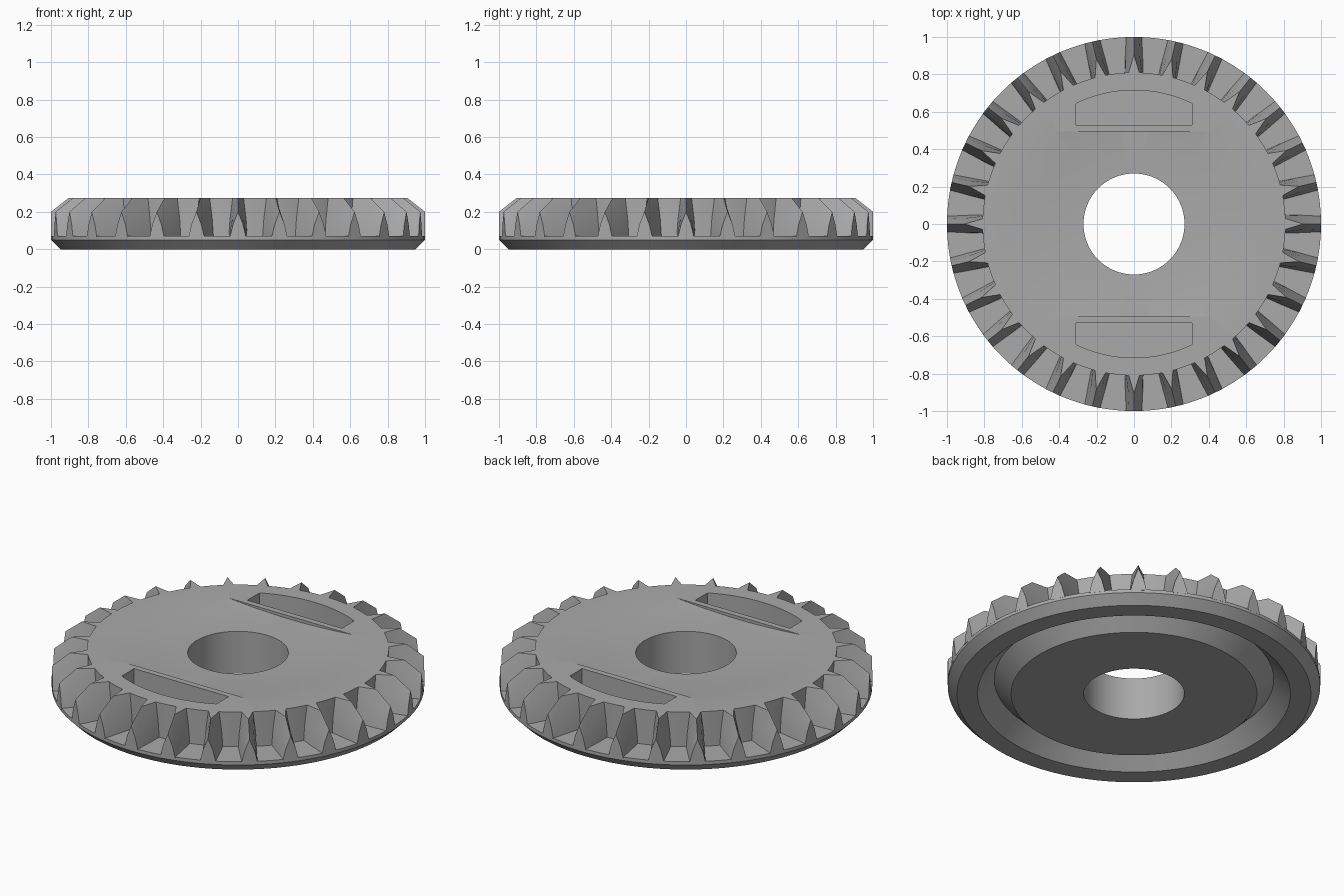
import bpy, bmesh, math
from mathutils import Vector

if "Cube" in bpy.data.objects:
    bpy.data.objects.remove(bpy.data.objects["Cube"])

TEETH = 28
SEGMENTS = 112

grey = bpy.data.materials.new("light grey")
grey.diffuse_color = (0.4, 0.4, 0.4, 1)
grey.use_nodes = True
grey.node_tree.nodes["Principled BSDF"].inputs["Base Color"].default_value = grey.diffuse_color


def finish(bm, name):
    """Turn a bmesh into a named object."""
    bmesh.ops.remove_doubles(bm, verts=bm.verts, dist=1e-5)
    bmesh.ops.recalc_face_normals(bm, faces=bm.faces)
    mesh = bpy.data.meshes.new(name)
    bm.to_mesh(mesh)
    bm.free()
    mesh.materials.append(grey)
    obj = bpy.data.objects.new(name, mesh)
    bpy.context.collection.objects.link(obj)
    return obj


def revolve(profile):
    """Spin a closed (radius, height) profile around z."""
    bm = bmesh.new()
    rings = []
    for i in range(SEGMENTS):
        a = 2 * math.pi * i / SEGMENTS
        rings.append([bm.verts.new((r * math.cos(a), r * math.sin(a), z)) for r, z in profile])
    n = len(profile)
    for i in range(SEGMENTS):
        p, q = rings[i], rings[(i + 1) % SEGMENTS]
        for j in range(n):
            k = (j + 1) % n
            if profile[j][0] == 0 and profile[k][0] == 0:
                continue
            if profile[j][0] == 0:
                bm.faces.new((p[j], q[k], p[k]))
            elif profile[k][0] == 0:
                bm.faces.new((p[j], q[j], p[k]))
            else:
                bm.faces.new((p[j], q[j], q[k], p[k]))
    return bm


def smooth(obj):
    bpy.ops.object.select_all(action='DESELECT')
    obj.select_set(True)
    bpy.context.view_layer.objects.active = obj
    bpy.ops.object.shade_smooth_by_angle(angle=math.radians(30))


def cut(obj, cutter):
    """Subtract a cutter, then remove it."""
    mod = obj.modifiers.new("cut", 'BOOLEAN')
    mod.operation = 'DIFFERENCE'
    mod.solver = 'EXACT'
    mod.object = cutter
    cutter.hide_render = True
    bpy.context.view_layer.objects.active = obj
    bpy.ops.object.modifier_apply(modifier=mod.name)
    bpy.data.objects.remove(cutter)


# Disc with centre hole, V groove underneath and bevelled rim
disc = finish(revolve([
    (0.27, 0), (0.66, 0), (0.75, 0.09), (0.84, 0), (0.95, 0), (1.0, 0.05),
    (1.0, 0.07), (0.81, 0.07), (0.81, 0.275), (0.27, 0.275)]), "gear_disc")

# Shallow dish in the top, trimmed straight at front and back
dish = revolve([(0, 0.25), (0.27, 0.25), (0.5, 0.257), (0.64, 0.275), (0.64, 0.32), (0, 0.32)])
bmesh.ops.remove_doubles(dish, verts=dish.verts, dist=1e-5)
for s in (1, -1):
    bmesh.ops.bisect_plane(dish, geom=dish.verts[:] + dish.edges[:] + dish.faces[:],
                           plane_co=(0, s * 0.495, 0), plane_no=(0, s, 0), clear_outer=True)
    bmesh.ops.holes_fill(dish, edges=[e for e in dish.edges if e.is_boundary], sides=0)
cut(disc, finish(dish, "dish_cutter"))

# Two arched slots
for s in (1, -1):
    bm = bmesh.new()
    points = [(-0.31, 0.53), (0.31, 0.53)]
    for i in range(17):
        x = 0.31 - 0.62 * i / 16
        points.append((x, math.sqrt(0.715 ** 2 - x * x)))
    face = bm.faces.new([bm.verts.new((x, s * y, 0.15)) for x, y in points])
    top = bmesh.ops.extrude_face_region(bm, geom=[face])
    bmesh.ops.translate(bm, vec=Vector((0, 0, 0.2)),
                        verts=[v for v in top["geom"] if isinstance(v, bmesh.types.BMVert)])
    cut(disc, finish(bm, "slot_cutter"))
smooth(disc)

# Ring of teeth: each section is radius, top height, half widths at base / middle / top
sections = [
    (0.805, 0.275, 0.050, 0.043, 0.030),
    (0.905, 0.275, 0.047, 0.030, 0.0),
    (1.0, 0.200, 0.043, 0.027, 0.0),
]
bm = bmesh.new()
for t in range(TEETH):
    a = 2 * math.pi * t / TEETH
    out = Vector((math.cos(a), math.sin(a), 0))
    side = Vector((-math.sin(a), math.cos(a), 0))
    loops = []
    for r, h, base, mid, tip in sections:
        m = (0.065 + h) / 2
        outline = [(-base, 0.065), (-mid, m), (-tip, h), (tip, h), (mid, m), (base, 0.065)]
        loops.append([bm.verts.new(out * r + side * w + Vector((0, 0, z))) for w, z in outline])
    for p, q in zip(loops, loops[1:]):
        for j in range(6):
            k = (j + 1) % 6
            bm.faces.new((p[j], p[k], q[k], q[j]))
    bm.faces.new(loops[0][::-1])
    bm.faces.new(loops[-1])
bmesh.ops.dissolve_degenerate(bm, dist=1e-5, edges=bm.edges)
smooth(finish(bm, "gear_teeth"))
